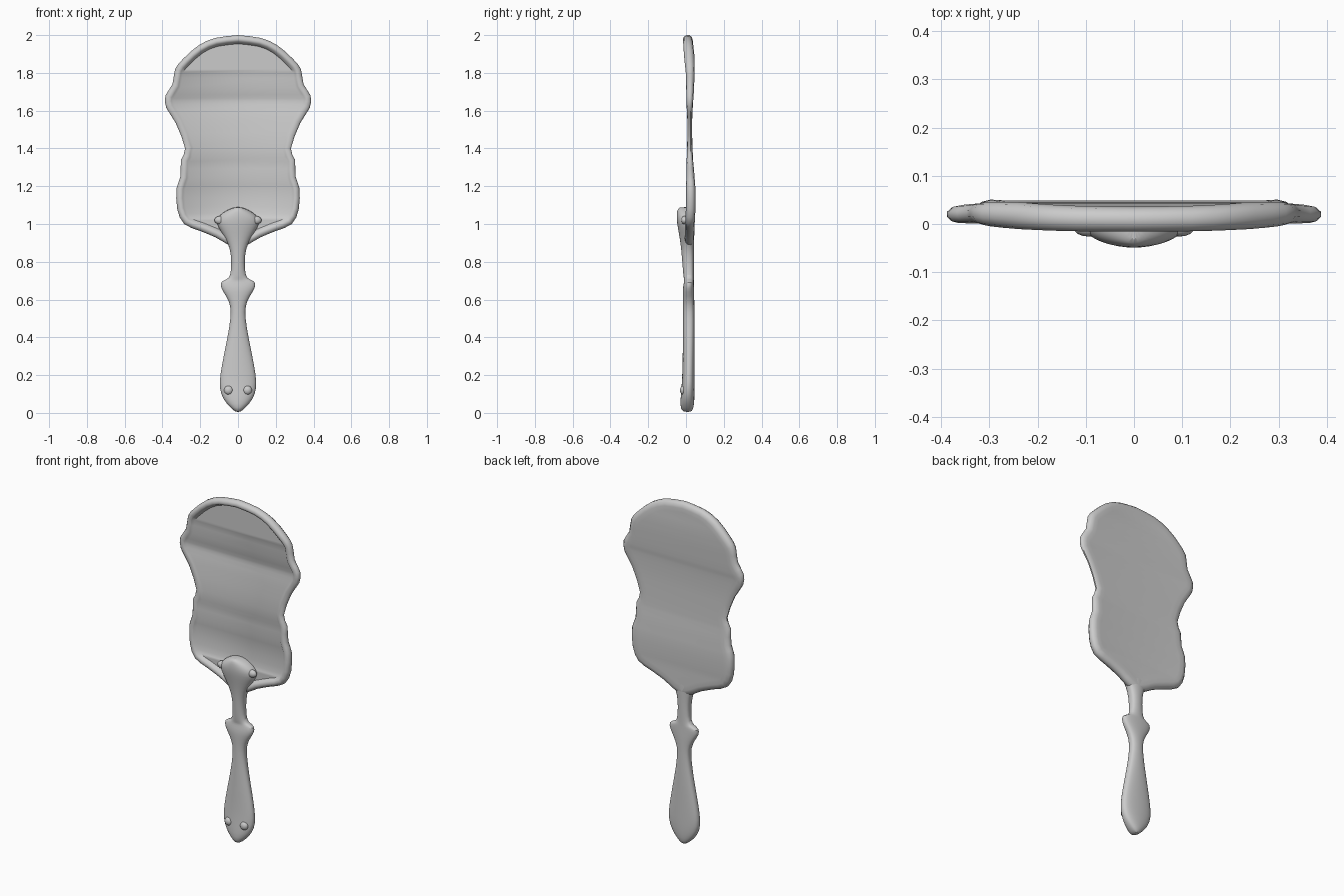
import bpy, bmesh, math
from mathutils import Vector

if "Cube" in bpy.data.objects:
    bpy.data.objects.remove(bpy.data.objects["Cube"])


def catmull(pts, steps):
    """Smooth open curve through the given points."""
    p = [Vector(q) for q in pts]
    p = [p[0] * 2 - p[1]] + p + [p[-1] * 2 - p[-2]]
    out = []
    for a, b, c, d in zip(p, p[1:], p[2:], p[3:]):
        for s in range(steps):
            t = s / steps
            out.append(0.5 * (2 * b + (c - a) * t + (2 * a - 5 * b + 4 * c - d) * t * t
                              + (3 * b - a - 3 * c + d) * t ** 3))
    return out + [p[-2]]


def lerp(table, z):
    for (z0, v0), (z1, v1) in zip(table, table[1:]):
        if z <= z1:
            t = max(0, (z - z0) / (z1 - z0))
            return v0 + (v1 - v0) * t
    return table[-1][1]


def finish(bm, name):
    bmesh.ops.remove_doubles(bm, verts=bm.verts, dist=0.0002)
    bmesh.ops.recalc_face_normals(bm, faces=bm.faces)
    me = bpy.data.meshes.new(name)
    bm.to_mesh(me)
    bm.free()
    ob = bpy.data.objects.new(name, me)
    bpy.context.collection.objects.link(ob)
    bpy.context.view_layer.objects.active = ob
    ob.select_set(True)
    bpy.ops.object.shade_smooth_by_angle(angle=math.radians(50))
    ob.select_set(False)
    return ob


def bridge(bm, loops):
    for a, b in zip(loops, loops[1:]):
        n = len(a)
        for i in range(n):
            bm.faces.new((a[i], a[(i + 1) % n], b[(i + 1) % n], b[i]))


def ladder(bm, loop):
    """Cap a mirror-symmetric loop with strips from left to right."""
    n = len(loop)
    for i in range(n // 2):
        q = [loop[i], loop[i + 1], loop[(n - i - 1) % n], loop[(n - i) % n]]
        q = list(dict.fromkeys(q))
        if len(q) > 2:
            bm.faces.new(q)


# Mirror head: wavy outline swept with a rim profile
half = catmull([(0, 2.0), (.12, 1.985), (.21, 1.945), (.29, 1.875), (.333, 1.82),
                (.347, 1.74), (.384, 1.68), (.38, 1.615), (.33, 1.535), (.28, 1.40),
                (.302, 1.34), (.305, 1.25), (.325, 1.19), (.322, 1.08), (.285, 1.0),
                (.20, .963), (.12, .93), (.06, .895), (0, .87)], 2)
outline = half + [Vector((-p.x, p.y)) for p in half[-2:0:-1]]
front = [(.87, -.008), (1.1, 0), (1.3, .002), (1.5, .009), (1.62, .003),
         (1.8, 0), (1.9, -.010), (2.0, -.016)]
back = [(.87, .042), (1.1, .051), (1.2, .050), (1.35, .037), (1.5, .031), (1.65, .038),
        (1.8, .046), (1.9, .046), (2.0, .036)]


def inset(d):
    n, res = len(outline), []
    for i, p in enumerate(outline):
        t = (outline[(i + 1) % n] - outline[i - 1]).normalized()
        q = p + Vector((t.y, -t.x)) * d
        if p.x * q.x < 0 or abs(p.x) < 1e-5:
            q.x = 0
        res.append(q)
    return res


# (inset distance, blend from front 0 to back 1)
rim = [(.034, .10), (.022, 0), (.008, .10), (0, .35), (0, .65), (.010, .9), (.03, 1), (.055, .97)]
bm = bmesh.new()
loops = [[bm.verts.new((q.x, .016, q.y)) for q in inset(.046)]]
for d, f in rim:
    loops.append([bm.verts.new((q.x, lerp(front, p.y) * (1 - f) + lerp(back, p.y) * f, q.y))
                  for q, p in zip(inset(d), outline)])
bridge(bm, loops)
ladder(bm, loops[-1])
ladder(bm, loops[0])
finish(bm, "mirror_head")

# Handle with collar, neck and leaf-shaped crest: (z, half width, front y, back y)
rows = [(.004, .012, -.015, .030), (.025, .038, -.030, .040), (.07, .080, -.030, .045),
        (.13, .101, -.024, .046), (.20, .096, -.020, .046), (.30, .077, -.018, .046),
        (.40, .056, -.016, .046), (.50, .039, -.015, .045), (.57, .038, -.015, .044),
        (.62, .064, -.017, .044), (.66, .092, -.018, .043), (.695, .096, -.010, .042),
        (.706, .062, -.010, .042), (.72, .039, -.014, .042), (.80, .035, -.020, .042),
        (.87, .041, -.026, .042), (.93, .070, -.034, .043), (.98, .105, -.044, .040),
        (1.02, .120, -.050, .036), (1.05, .095, -.050, .030), (1.075, .058, -.046, .025),
        (1.09, .015, -.038, .020)]
bm = bmesh.new()
loops = []
for z, w, f, b in rows:
    mid, ring = (f + b) / 2 if z < .95 else .012, []
    for k in range(20):
        a = 2 * math.pi * k / 20
        s = math.sin(a)
        y = mid + (b - mid) * s ** .6 if s > 1e-6 else mid - (mid - f) * abs(s) ** .9
        ring.append(bm.verts.new((w * math.cos(a), y, z)))
    loops.append(ring)
bridge(bm, loops)
bm.faces.new(loops[0])
bm.faces.new(loops[-1])
ob = finish(bm, "handle")
sub = ob.modifiers.new("smooth", 'SUBSURF')
sub.levels = sub.render_levels = 1

# Small raised beads on the handle end and curls beside the crest
for name, x, y, z, sx, sy, sz in (("handle_bead", .05, -.014, .12, .024, .018, .024),
                                  ("crest_curl", .095, -.008, 1.02, .03, .018, .022)):
    for side in (-1, 1):
        bm = bmesh.new()
        bmesh.ops.create_uvsphere(bm, u_segments=16, v_segments=10, radius=1)
        for v in bm.verts:
            v.co = (v.co.x * sx + side * x, v.co.y * sy + y, v.co.z * sz + z)
        finish(bm, name + ("_left" if side < 0 else "_right"))
